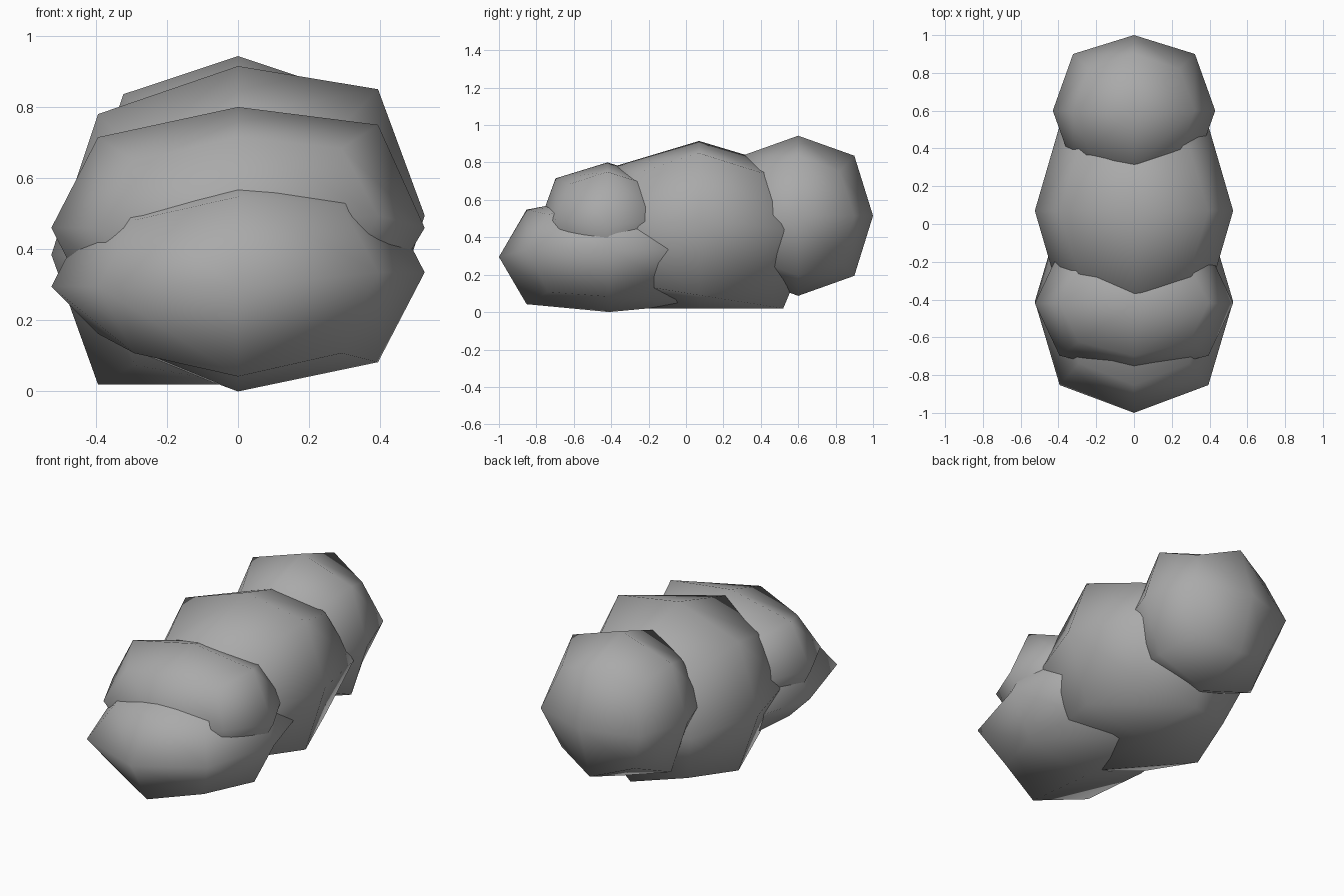
import bpy
import bmesh

cube = bpy.data.objects.get("Cube")
if cube:
    bpy.data.objects.remove(cube, do_unlink=True)

grey = bpy.data.materials.new("stone_grey")
grey.use_nodes = True
grey.diffuse_color = (0.4, 0.4, 0.4, 1)
shader = next(n for n in grey.node_tree.nodes if n.type == "BSDF_PRINCIPLED")
shader.inputs["Base Color"].default_value = grey.diffuse_color
shader.inputs["Roughness"].default_value = 0.8

# How far face centres, edge midpoints and corners of a cube lie from the middle
ROUNDING = {1: 1.0, 2: 0.75, 3: 5 / 9}


def boulder(name, center, half, floor=0.0, left_lift=0.0, nudges=None):
    """Rounded cube with a flattened base, one raised side and a few dents.

    Nudges map a grid direction (x, y, z signs) to a change in height."""
    bm = bmesh.new()
    bmesh.ops.create_cube(bm, size=2)
    bmesh.ops.subdivide_edges(bm, edges=bm.edges[:], cuts=1, use_grid_fill=True)
    for v in bm.verts:
        key = tuple(round(c) for c in v.co)
        k = ROUNDING[sum(map(abs, key))]
        v.co = [c + s * h * k for c, s, h in zip(center, key, half)]
        v.co.z = max(v.co.z, floor)
        if key[0] > 0:
            v.co.z += left_lift
        v.co.z += (nudges or {}).get(key, 0)
    bmesh.ops.recalc_face_normals(bm, faces=bm.faces)
    for f in bm.faces:
        f.smooth = True
    mesh = bpy.data.meshes.new(name)
    bm.to_mesh(mesh)
    bm.free()
    mesh.materials.append(grey)
    ob = bpy.data.objects.new(name, mesh)
    bpy.context.collection.objects.link(ob)
    return ob


# Low stone at the front, dented under its right side
boulder("front_boulder", (0, -0.41, 0.295), (0.525, 0.59, 0.337), left_lift=0.04,
        nudges={(-1, 0, -1): 0.12, (1, -1, -1): -0.04})

# Small stone resting on the front one
boulder("upper_boulder", (0, -0.42, 0.46), (0.525, 0.37, 0.34), left_lift=0.035,
        nudges={(1, 0, 0): -0.035})

# Large middle stone, flat underneath
boulder("middle_boulder", (0, 0.07, 0.375), (0.525, 0.6, 0.54), floor=0.02,
        left_lift=0.07, nudges={(1, 0, 0): 0.05, (-1, 0, 0): 0.01})

# Round stone at the back, raised off the ground
boulder("back_boulder", (0, 0.6, 0.515), (0.43, 0.4, 0.428))
